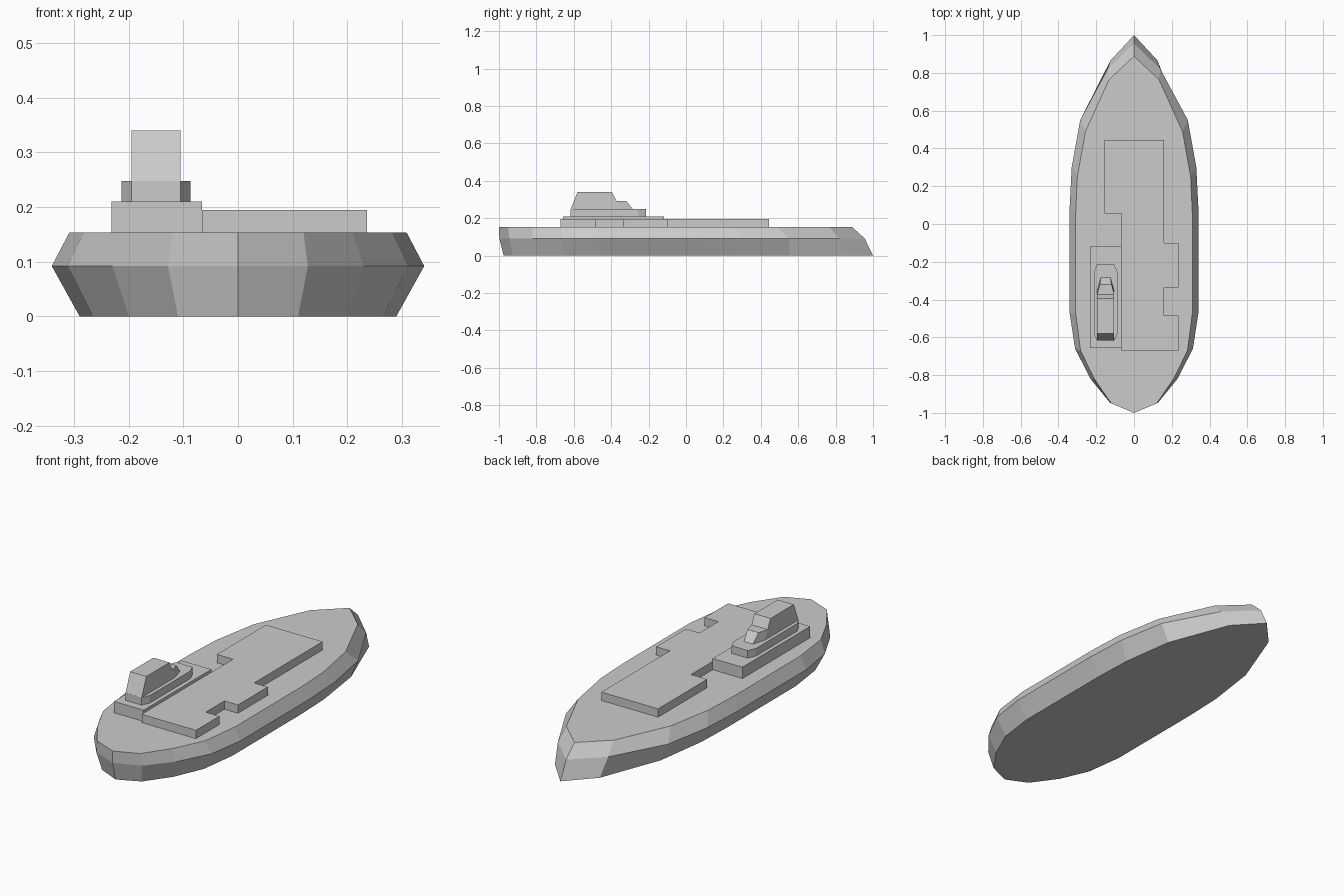
import bpy

if "Cube" in bpy.data.objects:
    bpy.data.objects.remove(bpy.data.objects["Cube"])

def make(name, verts, faces):
    me = bpy.data.meshes.new(name)
    me.from_pydata(verts, [], faces)
    me.update()
    ob = bpy.data.objects.new(name, me)
    bpy.context.collection.objects.link(ob)
    return ob

def loft(name, rings):
    # Closed solid through stacked rings (counter-clockwise seen from above)
    n = len(rings[0])
    verts = [v for r in rings for v in r]
    faces = [tuple(reversed(range(n)))]
    for k in range(len(rings) - 1):
        for i in range(n):
            j = (i + 1) % n
            faces.append((k*n + i, k*n + j, (k+1)*n + j, (k+1)*n + i))
    faces.append(tuple(range((len(rings) - 1) * n, len(rings) * n)))
    return make(name, verts, faces)

def prism(name, outline, z0, z1):
    return loft(name, [[(x, y, z) for x, y in outline] for z in (z0, z1)])

def mirrored(half, z):
    # Half outline runs stern tip -> starboard -> bow tip
    left = [(-x, y) for x, y in reversed(half[1:-1])]
    return [(x, y, z) for x, y in half + left]

# Hull: bottom, widest line and deck edge
bottom = [(0, -.975), (.11, -.925), (.20, -.80), (.265, -.65), (.29, -.46),
          (.29, .08), (.283, .28), (.245, .55), (.125, .865), (0, 1)]
middle = [(0, -.998), (.128, -.945), (.23, -.82), (.312, -.66), (.341, -.47),
          (.341, .08), (.33, .30), (.285, .55), (.14, .82), (0, .955)]
deck = [(0, -1), (.12, -.95), (.21, -.82), (.283, -.67), (.309, -.47),
        (.309, .05), (.30, .25), (.257, .49), (.132, .765), (0, .888)]
loft("hull", [mirrored(bottom, 0), mirrored(middle, .092), mirrored(deck, .153)])

# Raised deck slab with notches
prism("flight_deck", [
    (-.066, -.672), (.236, -.672), (.236, -.485), (.16, -.485), (.16, -.337),
    (.236, -.337), (.236, -.10), (.16, -.10), (.16, .445), (-.156, .445),
    (-.156, .055), (-.066, .055)], .15, .195)

# Island base and chamfered second tier
prism("island_base", [(-.232, -.657), (-.066, -.657), (-.066, -.118), (-.232, -.118)], .15, .21)
cx = -.15
half = [(.045, -.617), (.063, -.58), (.063, -.255), (.045, -.213)]
prism("island_tier", [(cx + x, y) for x, y in half]
      + [(cx - x, y) for x, y in reversed(half)], .208, .248)

# Tower: stations of (bottom y, top y, top z, bottom half width, top half width)
stations = [(-.617, -.58, .34, .045, .045), (-.39, -.395, .34, .045, .045),
            (-.35, -.372, .293, .045, .045), (-.283, -.32, .293, .025, .031)]
loft("island_tower", [[(cx - wb, yb, .247), (cx - wt, yt, zt), (cx + wt, yt, zt), (cx + wb, yb, .247)]
                      for yb, yt, zt, wb, wt in reversed(stations)])
for ob in bpy.data.objects:
    import bmesh
    bm = bmesh.new()
    bm.from_mesh(ob.data)
    bmesh.ops.recalc_face_normals(bm, faces=bm.faces)
    bm.to_mesh(ob.data)
    bm.free()
